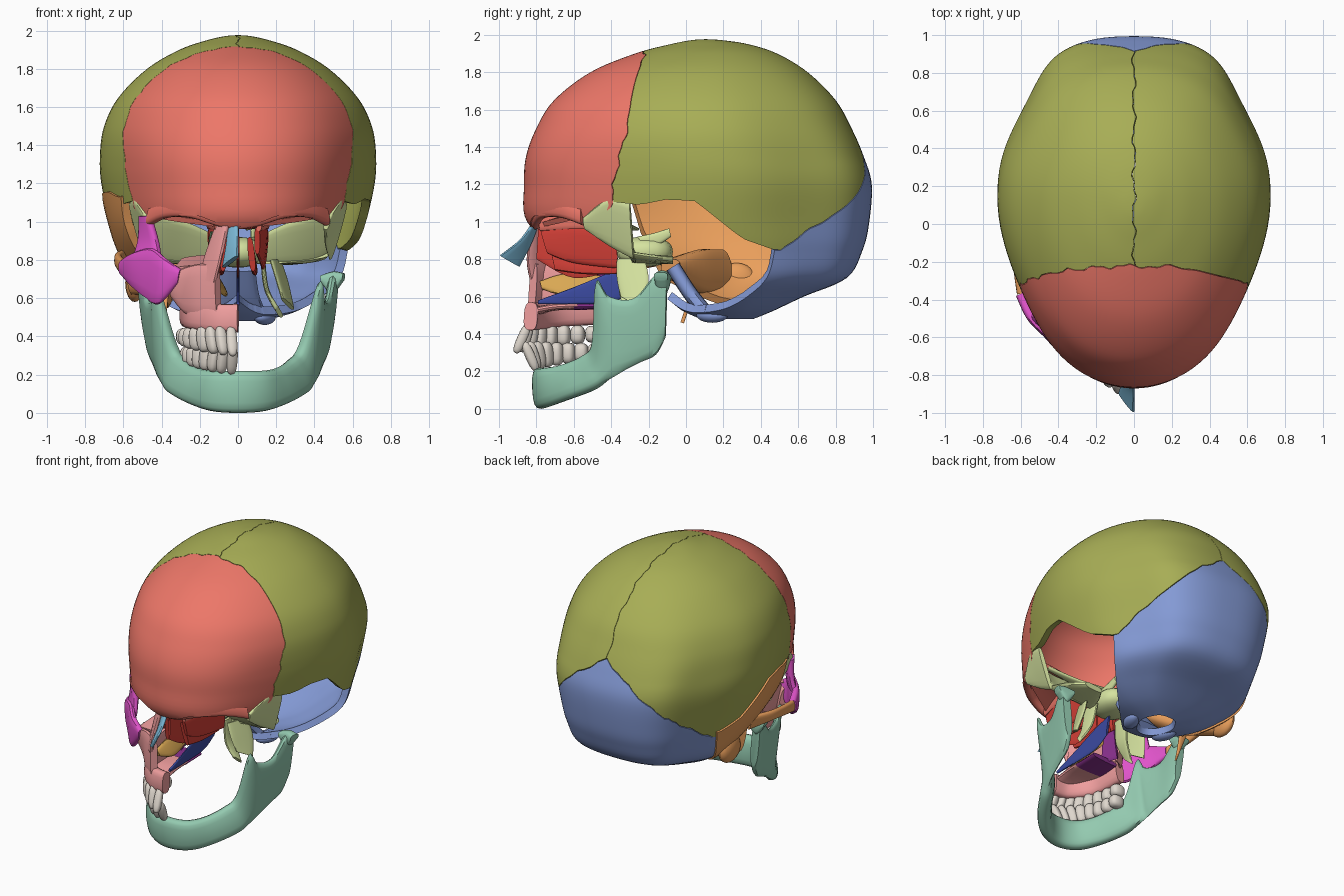
import bpy, bmesh, math
from mathutils import Vector, Matrix, Euler


def spline(pts, n):
    """Smooth curve through tuples of any length."""
    out = []
    for i in range(len(pts) - 1):
        a, b, c, d = pts[max(i - 1, 0)], pts[i], pts[i + 1], pts[min(i + 2, len(pts) - 1)]
        for k in range(n):
            t = k / n
            out.append(tuple(q + .5 * t * (r - p + t * (2*p - 5*q + 4*r - s + t * (3*q - p - 3*r + s)))
                             for p, q, r, s in zip(a, b, c, d)))
    return out + [tuple(pts[-1])]


def lerp(x, pts):
    for (a, b), (c, d) in zip(pts, pts[1:]):
        if x <= c:
            return b + (d - b) * max(0, (x - a) / (c - a))
    return pts[-1][1]


def spow(v, e):
    return math.copysign(abs(v) ** e, v)


def blade(bm, secs, thick, sides=(1,)):
    """Loft of flat rounded sections, each given by two end points (x,y,z,x,y,z)."""
    rows = spline([tuple(s[:6]) + (s[6] if len(s) > 6 else thick,) for s in secs], 6)
    for sx in sides:
        tops = [Vector((r[0] * sx, r[1], r[2])) for r in rows]
        bots = [Vector((r[3] * sx, r[4], r[5])) for r in rows]
        mids = [(a + b) / 2 for a, b in zip(tops, bots)]
        rings = []
        for i, r in enumerate(rows):
            tan = mids[min(i + 1, len(rows) - 1)] - mids[max(i - 1, 0)]
            half = (tops[i] - bots[i]) / 2
            n = tan.cross(half).normalized() * r[6] / 2
            rings.append([bm.verts.new(mids[i] + half * spow(math.cos(k * math.pi / 8), .7)
                                       + n * spow(math.sin(k * math.pi / 8), .7)) for k in range(16)])
        for a, b in zip(rings, rings[1:]):
            for k in range(16):
                bm.faces.new((a[k], a[k - 1], b[k - 1], b[k]))
        bm.faces.new(rings[0])
        bm.faces.new(rings[-1][::-1])


def blob(bm, c, r, rot=(0, 0, 0), p=1, sides=(1,)):
    for sx in sides:
        vs = bmesh.ops.create_uvsphere(bm, u_segments=16, v_segments=12, radius=1)['verts']
        m = Matrix.Translation((c[0] * sx, c[1], c[2])) @ Euler((rot[0], rot[1] * sx, rot[2] * sx)).to_matrix().to_4x4()
        for v in vs:
            v.co = m @ Vector([spow(q, p) * s for q, s in zip(v.co, r)])


def finish(bm, name, rgb):
    bmesh.ops.recalc_face_normals(bm, faces=bm.faces)
    me = bpy.data.meshes.new(name)
    bm.to_mesh(me)
    bm.free()
    me.shade_smooth()
    me.set_sharp_from_angle(angle=math.radians(42))
    mat = bpy.data.materials.new(name)
    mat.diffuse_color = [(c / 255) ** 2.2 for c in rgb] + [1]
    me.materials.append(mat)
    bpy.context.collection.objects.link(bpy.data.objects.new(name, me))


# Braincase surface: height, front y, back y, half width
ROWS = [(.48, .08, .36, .12), (.525, -.02, .47, .29), (.60, -.12, .63, .43), (.70, -.30, .86, .54),
        (.85, -.66, .945, .62), (1.0, -.85, .98, .67), (1.2, -.866, .993, .715), (1.35, -.855, .95, .722),
        (1.5, -.80, .885, .70), (1.65, -.705, .80, .625), (1.8, -.51, .65, .475), (1.9, -.27, .485, .305),
        (1.95, -.08, .33, .16), (1.971, .03, .19, .065), (1.976, .1, .11, 0)]
N = 120
GRID = []
for z, f, b, w in spline(ROWS, 6):
    yc = f + .55 * (b - f)
    fade = min(1, max(0, (1.9 - z) / .6))
    ring = []
    for k in range(N):
        c, s = math.cos(2 * math.pi * k / N), math.sin(2 * math.pi * k / N)
        e = 1 - .2 * fade if s > 0 else 1
        pinch = 1 - (.72 if s > 0 else .38) * fade * s * s * (1 - s * s) ** 2
        ring.append(Vector((w * pinch * spow(c, e), yc + spow(s, e) * (b - yc if s > 0 else yc - f), z)))
    GRID.append(ring)


def shell(tests, out=0, thick=.045):
    """Part of the braincase where every test is positive, as a thick plate."""
    bm, seen = bmesh.new(), {}
    for A, B in zip(GRID, GRID[1:]):
        for k in range(N):
            poly = [A[k - 1], A[k], B[k], B[k - 1]]
            for f in tests:
                new = []
                vals = [f(p) for p in poly]
                for i in range(len(poly)):
                    p, q, u, v = poly[i - 1], poly[i], vals[i - 1], vals[i]
                    if (u > 0) != (v > 0):
                        new.append(p.lerp(q, u / (u - v)))
                    if v > 0:
                        new.append(q)
                poly = new
                if not poly:
                    break
            vs = []
            for p in poly:
                key = tuple(round(c, 4) for c in p)
                if key not in seen:
                    seen[key] = bm.verts.new(p)
                if seen[key] not in vs:
                    vs.append(seen[key])
            if len(vs) > 2 and not bm.faces.get(vs):
                bm.faces.new(vs)
    bm.normal_update()
    faces, rim = list(bm.faces), [e for e in bm.edges if e.is_boundary]
    inner = {v: bm.verts.new(v.co - v.normal * (thick - out)) for v in list(bm.verts)}
    for v in inner:
        v.co += v.normal * out
    for f in faces:
        bm.faces.new([inner[v] for v in reversed(f.verts)])
    for e in rim:
        a, b = e.verts
        bm.faces.new((a, b, inner[b], inner[a]))
    return bm


# Suture lines
def wig(t):
    return .008 * math.sin(31 * t) + .005 * math.sin(73 * t + 1)


CORONAL = [(1.1, -.40), (1.25, -.38), (1.45, -.33), (1.6, -.30), (1.91, -.225)]
BROW = [(0, .97), (.08, .98), (.2, 1.03), (.35, 1.035), (.47, .99), (.52, 1.04), (.58, 1.12)]
SQUAMA = [(-.42, 1.11), (-.25, 1.09), (-.1, 1.12), (.05, 1.11), (.15, 1.03), (.3, .91), (.47, .85)]
GAP = .003


def coronal(p): return lerp(p.z, CORONAL) + wig(p.z + p.x) - p.y
def squama(p): return p.z - lerp(p.y, SQUAMA)
def lambdoid(p): return p.z - (1.056 + .411 * p.y - .732 * abs(p.x)) + wig(p.x + p.y)
def mastoid(p): return p.y - abs(p.x) + .1


LR = (1, -1)
# Frontal bone with brow ridges, orbit roofs and nasal part
bm = shell([coronal, lambda p: p.z - lerp(abs(p.x), BROW)])
blade(bm, [(0, -.825, 1.08, 0, -.795, .96), (.1, -.815, 1.10, .1, -.80, .975), (.25, -.76, 1.12, .25, -.762, 1.02),
           (.37, -.655, 1.11, .375, -.662, 1.02), (.445, -.55, 1.08, .465, -.55, .98)], .055, LR)
blade(bm, [(.08, -.79, .98, .44, -.58, 1.03), (.1, -.6, 1.03, .48, -.48, 1.07), (.1, -.38, 1.0, .48, -.38, 1.05)], .03, LR)
blade(bm, [(.11, -.79, 1.05, .11, -.78, .95), (.14, -.6, 1.05, .14, -.6, .96), (.15, -.4, 1.02, .15, -.4, .96)], .03, LR)
finish(bm, "frontal_bone", (236, 118, 104))

# Parietal bones
for side, name in ((1, "left"), (-1, "right")):
    bm = shell([lambda p: -coronal(p) - GAP, squama, lambda p: lambdoid(p) - GAP,
                lambda p: side * (p.x + wig(p.y)) - GAP / 2])
    finish(bm, "parietal_bone_" + name, (166, 172, 86))

# Occipital bone with condyles and basilar part
bm = shell([lambda p: max(-lambdoid(p), -squama(p)) - GAP if p.y > .4 else -lambdoid(p) - GAP, mastoid])
blob(bm, (.14, .14, .50), (.05, .09, .04), (0, 0, -.4), 1, LR)
blade(bm, [(-.15, .10, .52, .15, .10, .52), (-.11, .02, .62, .11, .02, .62), (-.09, -.07, .76, .09, -.07, .76)], .08)
finish(bm, "occipital_bone", (132, 154, 214))

# Temporal bone, right side only
bm = shell([lambda p: -p.x - .36, lambda p: .04 - squama(p), lambda p: -mastoid(p),
            lambda p: p.y - lerp(p.z, [(.65, -.1), (.95, -.24), (1.15, -.3)])], .012)
blob(bm, (-.54, .27, .68), (.05, .11, .10))
blade(bm, [(-.56, .17, .85, -.54, .22, .62), (-.35, .06, .85, -.34, .08, .62), (-.13, -.08, .80, -.13, -.08, .70)], .13)
blade(bm, [(-.59, .1, .86, -.57, .1, .76), (-.625, -.08, .84, -.625, -.08, .77), (-.62, -.22, .82, -.62, -.22, .75),
           (-.60, -.37, .80, -.60, -.37, .72)], .04)
blade(bm, [(-.42, .04, .64, -.36, .04, .64), (-.40, .01, .55, -.37, .01, .55), (-.38, -.02, .46, -.375, -.02, .46)], .02)
finish(bm, "temporal_bone", (234, 158, 92))

# Sphenoid: body, greater and lesser wings, pterygoid plates
bm = bmesh.new()
blob(bm, (0, -.22, .84), (.13, .15, .08), p=.85)
blade(bm, [(.1, -.32, .92, .1, -.26, .78), (.25, -.39, .99, .26, -.27, .78), (.38, -.43, 1.03, .4, -.27, .79),
           (.5, -.43, 1.08, .5, -.29, .85)], .03, LR)
blade(bm, [(.475, -.55, 1.02, .455, -.54, .96), (.54, -.42, 1.12, .46, -.41, .87), (.565, -.3, 1.10, .48, -.28, .80)], .03, LR)
blade(bm, [(.12, -.28, .79, .48, -.3, .83), (.16, -.17, .79, .45, -.17, .81), (.22, -.07, .79, .36, -.07, .80)], .04, LR)
blade(bm, [(.04, -.25, .96, .04, -.4, .98), (.2, -.33, 1.0, .2, -.4, 1.0), (.42, -.38, 1.04, .42, -.41, 1.04)], .025, LR)
blade(bm, [(.08, -.26, .92, .08, -.21, .85), (.08, -.17, .94, .08, -.14, .88), (.08, -.09, .965, .08, -.08, .92)], .03, LR)
blade(bm, [(.17, -.37, .80, .22, -.22, .80), (.2, -.37, .7, .26, -.2, .68), (.23, -.35, .6, .29, -.24, .54)], .025, LR)
blade(bm, [(.13, -.35, .80, .13, -.22, .80), (.15, -.36, .65, .15, -.25, .64), (.2, -.34, .55, .23, -.29, .50)], .025, LR)
finish(bm, "sphenoid_bone", (212, 226, 158))

# Ethmoid: middle plate, side masses, conchae, roof
bm = bmesh.new()
blade(bm, [(0, -.79, .96, 0, -.80, .80), (0, -.6, .97, 0, -.6, .70), (0, -.38, .93, 0, -.38, .74)], .014)
blade(bm, [(.10, -.78, .97, .10, -.74, .83), (.14, -.6, .98, .12, -.6, .78), (.15, -.38, .96, .13, -.36, .75)], .03, LR)
blade(bm, [(.06, -.74, .92, .08, -.70, .74), (.06, -.55, .9, .09, -.55, .72), (.07, -.38, .84, .09, -.36, .72)], .035, LR)
blade(bm, [(-.09, -.78, .975, .09, -.78, .975), (-.14, -.38, .975, .14, -.38, .975)], .025)
finish(bm, "ethmoid_bone", (212, 66, 58))

# Vomer and right lower concha
bm = bmesh.new()
blade(bm, [(0, -.79, .58, 0, -.79, .56), (0, -.6, .65, 0, -.6, .56), (0, -.4, .73, 0, -.4, .57), (0, -.25, .77, 0, -.28, .63)], .016)
finish(bm, "vomer", (62, 76, 160))
bm = bmesh.new()
blade(bm, [(-.12, -.78, .68, -.10, -.77, .64), (-.12, -.65, .72, -.06, -.65, .61), (-.12, -.46, .71, -.08, -.46, .65)], .03)
finish(bm, "lower_concha", (216, 166, 84))

# Right nasal and lacrimal bones
bm = bmesh.new()
blade(bm, [(0, -.82, .99, -.05, -.79, .99), (0, -.89, .90, -.06, -.83, .88), (0, -.995, .82, -.08, -.89, .76)], .024)
finish(bm, "nasal_bone", (122, 182, 212))
bm = bmesh.new()
blade(bm, [(-.13, -.73, .95, -.15, -.73, .78), (-.14, -.64, .95, -.15, -.64, .79)], .02)
finish(bm, "lacrimal_bone", (110, 150, 110))

# Right upper jaw: tooth ridge, cheek wall, nasal process, orbit floor, walls, palate
bm = bmesh.new()
blade(bm, [(0, -.825, .57, 0, -.835, .42), (-.1, -.805, .57, -.1, -.82, .42), (-.19, -.73, .58, -.2, -.745, .43),
           (-.24, -.63, .6, -.255, -.64, .44), (-.26, -.47, .62, -.275, -.46, .45)], .075)
blade(bm, [(-.11, -.81, .78, -.10, -.83, .5), (-.2, -.74, .78, -.2, -.755, .5), (-.28, -.69, .76, -.275, -.66, .52),
           (-.36, -.65, .72, -.34, -.62, .60)], .05)
blade(bm, [(-.12, -.83, .68, -.2, -.74, .70), (-.09, -.85, .80, -.17, -.73, .82), (-.05, -.825, .99, -.11, -.76, .99)], .035)
blade(bm, [(-.13, -.72, .77, -.34, -.67, .75), (-.13, -.4, .82, -.3, -.42, .8)], .025)
blade(bm, [(-.31, -.65, .74, -.28, -.65, .56), (-.3, -.5, .78, -.27, -.47, .56), (-.2, -.42, .79, -.2, -.42, .57)], .035)
blade(bm, [(-.15, -.75, .77, -.14, -.8, .56), (-.14, -.42, .80, -.14, -.45, .56)], .02)
blade(bm, [(0, -.82, .525, -.16, -.76, .525), (0, -.7, .545, -.22, -.7, .545), (0, -.58, .55, -.24, -.58, .55)], .04)
finish(bm, "upper_jaw", (238, 156, 156))
bm = bmesh.new()
blade(bm, [(0, -.6, .545, -.23, -.6, .545), (0, -.42, .55, -.22, -.44, .55)], .035)
blade(bm, [(-.13, -.47, .78, -.13, -.48, .55), (-.15, -.38, .78, -.17, -.37, .55)], .025)
finish(bm, "palatine_bone", (136, 52, 140))

# Right cheek bone
bm = bmesh.new()
blade(bm, [(-.3, -.69, .75, -.31, -.67, .68), (-.38, -.66, .81, -.41, -.62, .57), (-.45, -.59, .86, -.48, -.55, .6),
           (-.54, -.5, .84, -.55, -.47, .66), (-.60, -.37, .80, -.60, -.37, .72)], .055)
blade(bm, [(-.40, -.62, .79, -.55, -.48, .8), (-.42, -.58, .9, -.52, -.48, .9), (-.46, -.56, 1.03, -.51, -.48, 1.03)], .05)
finish(bm, "cheek_bone", (222, 84, 200))

# Lower jaw: one sweep from side to side, plus joint heads
half = [(0, -.785, .22, 0, -.775, 0, .085), (.12, -.755, .22, .14, -.735, .01, .09), (.2, -.66, .235, .26, -.63, .05, .09),
        (.27, -.55, .28, .35, -.5, .1, .09), (.33, -.49, .36, .385, -.43, .145, .08), (.425, -.48, .68, .41, -.37, .18, .05),
        (.44, -.41, .60, .42, -.32, .21, .05), (.47, -.28, .59, .435, -.24, .25, .05), (.495, -.17, .71, .45, -.16, .29, .06),
        (.505, -.1, .73, .465, -.11, .38, .06)]
bm = bmesh.new()
blade(bm, [(-s[0], s[1], s[2], -s[3]) + s[4:] for s in half[:0:-1]] + half, .08)
blade(bm, [(.435, -.115, .72, .44, -.115, .68), (.5, -.125, .74, .49, -.125, .62), (.555, -.135, .73, .55, -.135, .69)], .075, LR)
finish(bm, "lower_jaw", (146, 200, 174))

# Right teeth, upper and lower rows of eight
for row, rx, y0, ry, zc, tilt in (("upper", .275, -.47, .41, .375, -.42), ("lower", .255, -.46, .375, .28, .42)):
    bm = bmesh.new()
    for i in range(8):
        a = (i + .6) * math.radians(11.3)
        c, s = math.cos(a), math.sin(a)
        m = i / 7
        blob(bm, (-rx * s, y0 - ry * c, zc + .024 * m),
             (.028 + .012 * m, .026 + .024 * m, .085 - .04 * m),
             (tilt * max(0, 1 - 1.5 * m), 0, math.atan2(ry * s, rx * c)), .75)
    finish(bm, row + "_teeth", (222, 214, 204))
